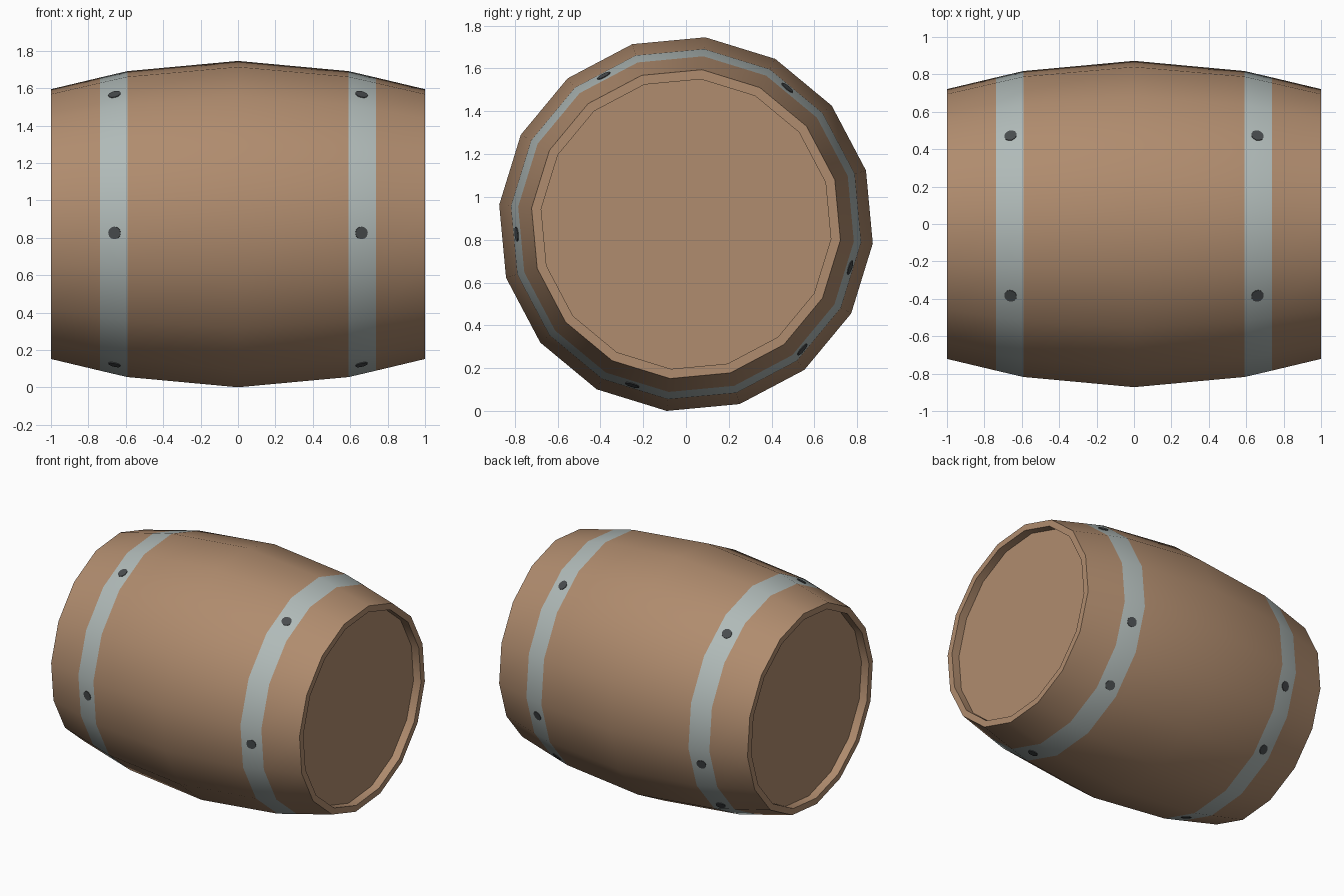
import bpy, bmesh, math
from mathutils import Matrix, Vector

if "Cube" in bpy.data.objects:
    bpy.data.objects.remove(bpy.data.objects["Cube"])

SIDES, ROLL = 16, math.radians(-5.9)   # facet count and roll of the barrel
ZC = 0.873                             # height of the barrel axis


def material(name, rgb):
    m = bpy.data.materials.new(name)
    m.diffuse_color = (*rgb, 1)
    m.use_nodes = True
    m.node_tree.nodes["Principled BSDF"].inputs["Base Color"].default_value = m.diffuse_color
    return m


wood = material("warm_wood", (0.434, 0.262, 0.156))
steel = material("pale_steel", (0.434, 0.491, 0.479))
dark = material("dark_iron", (0.065, 0.072, 0.076))


def finish(name, bm, mats):
    bmesh.ops.recalc_face_normals(bm, faces=bm.faces)
    me = bpy.data.meshes.new(name)
    bm.to_mesh(me)
    bm.free()
    ob = bpy.data.objects.new(name, me)
    bpy.context.collection.objects.link(ob)
    for m in mats:
        me.materials.append(m)
    return ob


def point(x, r, a):
    return Vector((x, r * math.cos(a), ZC + r * math.sin(a)))


# Barrel: half profile (x, radius) from recessed head, over the rim, to the belly
half = [(0.94, 0.68), (1.0, 0.68), (1.0, 0.725), (0.737, 0.788), (0.592, 0.822)]
profile = half + [(0, 0.877)] + [(-x, r) for x, r in reversed(half)]
bm = bmesh.new()
rings = [[bm.verts.new(point(x, r, ROLL + math.tau * k / SIDES)) for k in range(SIDES)]
         for x, r in profile]
for i, (a, b) in enumerate(zip(rings, rings[1:])):
    for k in range(SIDES):
        j = (k + 1) % SIDES
        f = bm.faces.new((a[k], a[j], b[j], b[k]))
        f.material_index = 1 if i in (3, 6) else 0   # hoop strips
bm.faces.new(rings[0])       # heads
bm.faces.new(rings[-1])
barrel = finish("barrel", bm, [wood, steel])
bpy.context.view_layer.objects.active = barrel
barrel.select_set(True)
bpy.ops.object.shade_smooth_by_angle(angle=math.radians(30))

# Rivets: thin discs lying on the hoop facets, mirrored to both hoops
RIVET_ANGLES = (53.4, 119, 183.4, 251.5, 312.8, 345.2)
step = math.tau / SIDES
slope = math.atan2(0.822 - 0.788, 0.737 - 0.592)
bm = bmesh.new()
for side in (1, -1):
    for deg in RIVET_ANGLES:
        a = math.radians(deg)
        mid = ROLL + (math.floor((a - ROLL) / step) + 0.5) * step   # facet centre angle
        x = 0.66
        r = 0.822 - (x - 0.592) * math.tan(slope)
        flat = r * math.cos(step / 2)                               # distance to the facet
        out = Vector((0, math.cos(mid), math.sin(mid)))
        tan = Vector((0, -math.sin(mid), math.cos(mid)))
        nrm = (out * math.cos(slope) + Vector((side * math.sin(slope), 0, 0))).normalized()
        pos = (Vector((side * x, 0, ZC)) + out * flat
               + tan * flat * math.tan(a - mid) + nrm * 0.001)
        rot = nrm.to_track_quat('Z', 'Y').to_matrix().to_4x4()
        bmesh.ops.create_cone(bm, cap_ends=True, segments=12, radius1=0.034, radius2=0.034,
                              depth=0.006, matrix=Matrix.Translation(pos) @ rot)
finish("hoop_rivets", bm, [dark])
